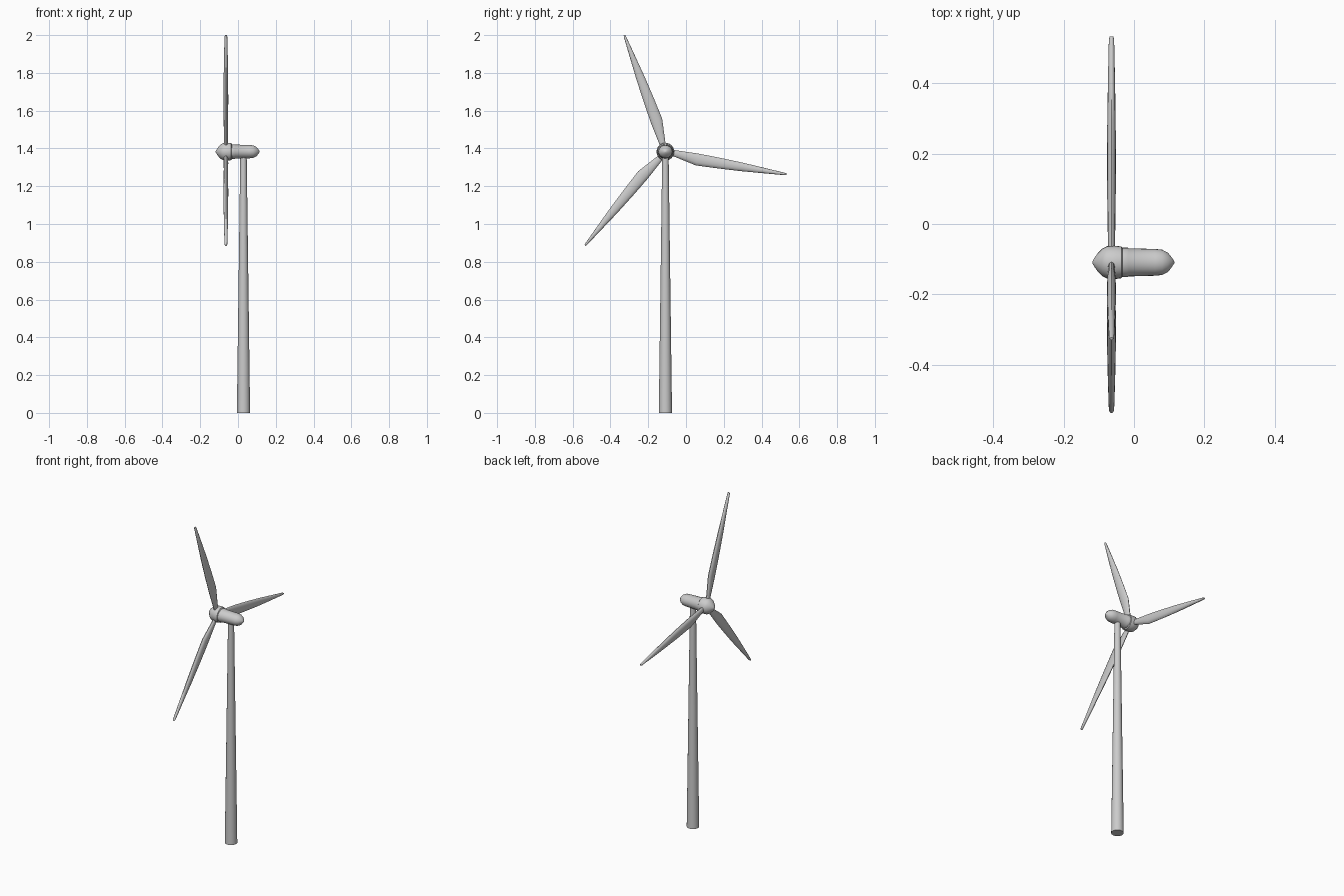
import bpy, bmesh, math
from mathutils import Vector

if "Cube" in bpy.data.objects:
    bpy.data.objects.remove(bpy.data.objects["Cube"])

HUB = Vector((-0.064, -0.109, 1.383))   # rotor centre


def loft(name, rings, angle=40):
    """Skin a list of equal-length point rings and cap both ends."""
    bm = bmesh.new()
    loops = [[bm.verts.new(p) for p in ring] for ring in rings]
    n = len(loops[0])
    for a, b in zip(loops, loops[1:]):
        for i in range(n):
            j = (i + 1) % n
            bm.faces.new((a[i], a[j], b[j], b[i]))
    bm.faces.new(loops[0])
    bm.faces.new(loops[-1])
    bmesh.ops.recalc_face_normals(bm, faces=bm.faces)
    mesh = bpy.data.meshes.new(name)
    bm.to_mesh(mesh)
    bm.free()
    obj = bpy.data.objects.new(name, mesh)
    bpy.context.collection.objects.link(obj)
    bpy.ops.object.select_all(action='DESELECT')
    obj.select_set(True)
    bpy.context.view_layer.objects.active = obj
    bpy.ops.object.shade_smooth_by_angle(angle=math.radians(angle))
    return obj


def circle(n):
    return [(math.cos(2 * math.pi * i / n), math.sin(2 * math.pi * i / n)) for i in range(n)]


def along_x(name, profile, squash=1.0):
    """Body of revolution around the rotor axis, from (x, radius) pairs."""
    rings = [[(x, HUB.y + r * c, HUB.z + r * s * squash) for c, s in circle(24)]
             for x, r in profile]
    return loft(name, rings)


# Tapered tower
loft("tower", [[(0.029 + r * c, HUB.y + r * s, z) for c, s in circle(24)]
               for z, r in ((0, 0.035), (1.365, 0.017))])

# Rotor hub with nose cone, and nacelle behind it
along_x("hub", [(-0.118, 0.003), (-0.113, 0.012), (-0.103, 0.026), (-0.090, 0.039),
                (-0.077, 0.046), (-0.050, 0.047), (-0.036, 0.045), (-0.032, 0.040)])
along_x("nacelle", [(-0.036, 0.042), (-0.018, 0.042), (-0.015, 0.040), (0.060, 0.038),
                    (0.080, 0.036), (0.097, 0.027), (0.108, 0.013), (0.115, 0.002)], 0.93)

# Blade sections: distance from hub, leading edge, trailing edge, half thickness
SECTIONS = [(0.020, -0.016, 0.014, 0.010), (0.050, -0.017, 0.017, 0.010),
            (0.172, -0.022, 0.042, 0.012), (0.290, -0.021, 0.036, 0.0125),
            (0.410, -0.018, 0.028, 0.012), (0.530, -0.012, 0.017, 0.010),
            (0.645, -0.006, 0.006, 0.0075), (0.653, -0.004, 0.004, 0.005)]

# Three blades, evenly spaced in the rotor plane
for k in range(3):
    a = math.radians(109.4 + 120 * k)
    out = Vector((0, math.cos(a), math.sin(a)))
    side = Vector((0, math.sin(a), -math.cos(a)))
    rings = []
    for u, lead, trail, t in SECTIONS:
        mid, half = (lead + trail) / 2, (trail - lead) / 2
        rings.append([HUB + out * u + side * (mid + half * c) + Vector((t * s, 0, 0))
                      for c, s in circle(12)])
    loft(f"blade_{k + 1}", rings)
